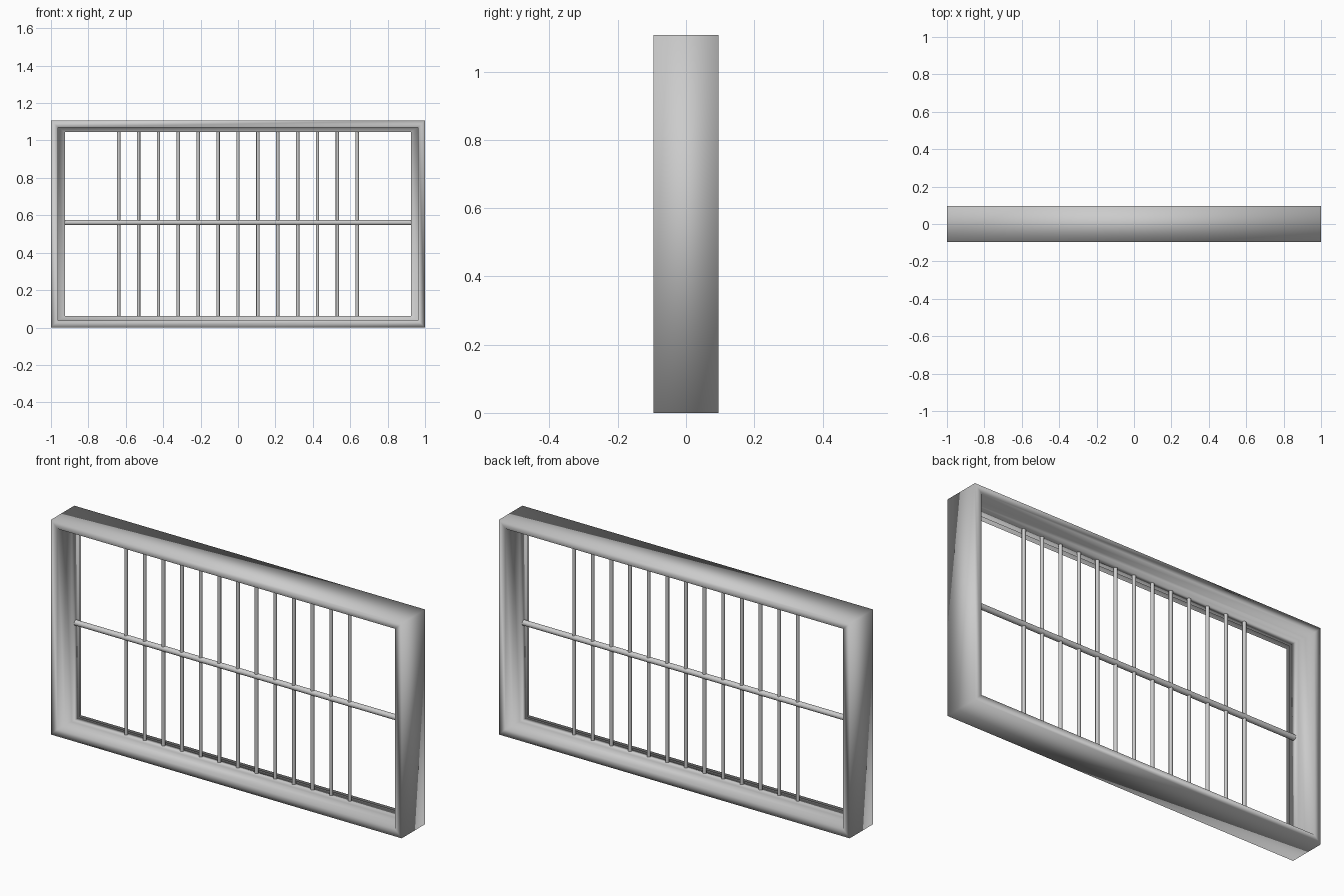
import bpy, bmesh
from math import pi

if "Cube" in bpy.data.objects:
    bpy.data.objects.remove(bpy.data.objects["Cube"])

W, H, D = 1.0, 1.107, 0.095      # half width, height, half depth
LIP, IN, RIB = 0.037, 0.075, 0.033
IN_Z = 0.062


def frame(name):
    # stepped section swept round the four mitred corners: (inset x, inset z, y)
    section = [(0, 0, -D), (LIP, LIP, -D), (LIP, LIP, -RIB), (IN, IN_Z, -RIB),
               (IN, IN_Z, RIB), (LIP, LIP, RIB), (LIP, LIP, D), (0, 0, D)]
    bm = bmesh.new()
    rings = []
    for sx, top in ((-1, 0), (1, 0), (1, 1), (-1, 1)):
        rings.append([bm.verts.new((sx * (W - ix), y, H - iz if top else iz))
                      for ix, iz, y in section])
    n = len(section)
    for i in range(4):
        a, b = rings[i], rings[(i + 1) % 4]
        for j in range(n):
            k = (j + 1) % n
            bm.faces.new((a[j], b[j], b[k], a[k]))
    bmesh.ops.recalc_face_normals(bm, faces=bm.faces)
    for f in bm.faces:
        f.smooth = True
    me = bpy.data.meshes.new(name)
    bm.to_mesh(me)
    bm.free()
    ob = bpy.data.objects.new(name, me)
    bpy.context.collection.objects.link(ob)


def bar(name, radius, length, loc, rot=(0, 0, 0)):
    bpy.ops.mesh.primitive_cylinder_add(vertices=16, radius=radius, depth=length,
                                        location=loc, rotation=rot)
    bpy.context.object.name = name
    bpy.ops.object.shade_smooth_by_angle()


# outer frame with a recessed inner rib
frame("window_frame")

# horizontal cross rail
bar("cross_rail", 0.014, 2 * (W - IN) + 0.01, (0, 0, 0.561), (0, pi / 2, 0))

# thirteen upright bars
for i in range(13):
    bar(f"upright_bar_{i + 1}", 0.009, H - 2 * IN_Z + 0.01,
        ((i - 6) * 0.1063, 0, H / 2))
